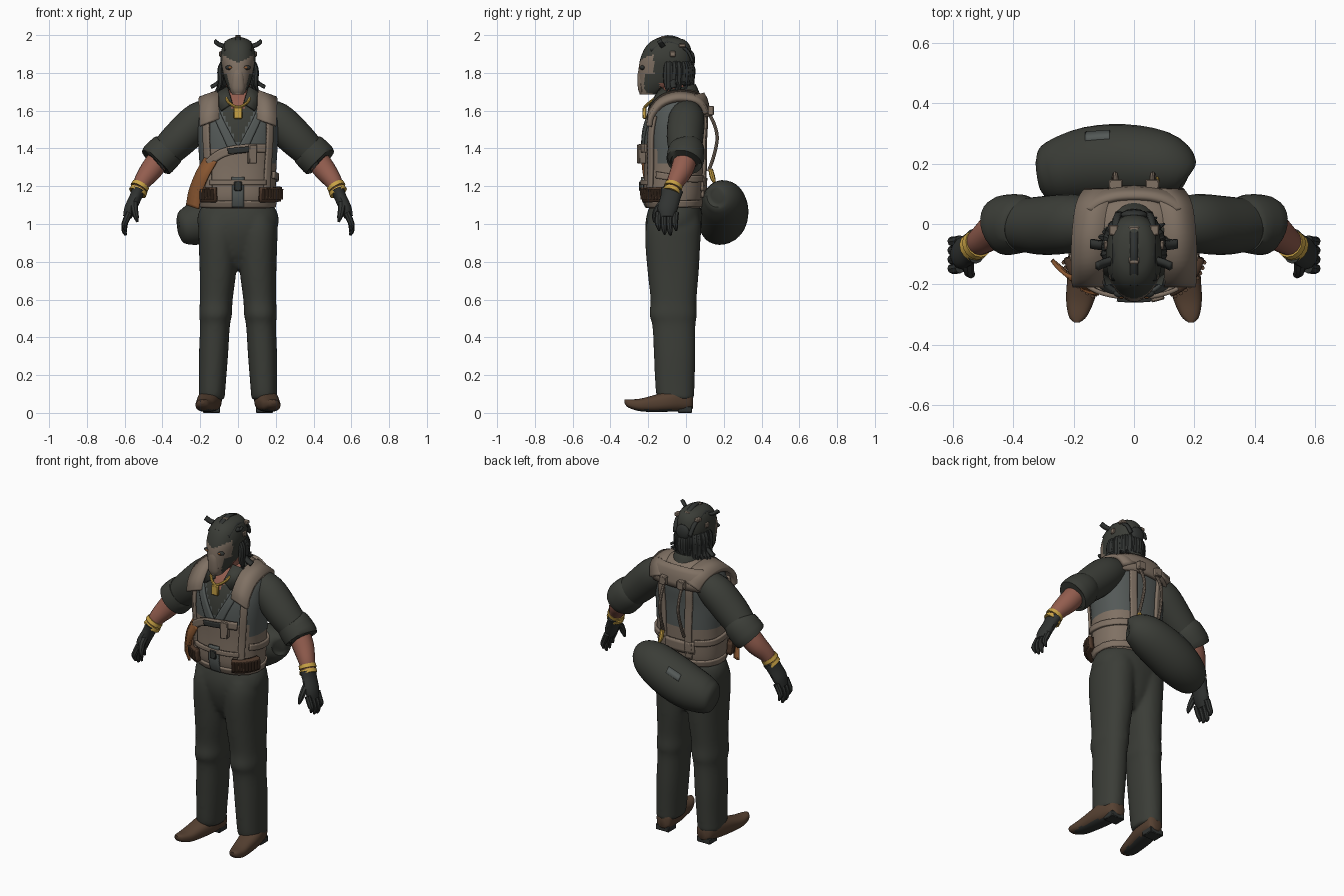
import bpy, bmesh, math, random
from mathutils import Vector, Matrix

cube = bpy.data.objects.get("Cube")
if cube:
    bpy.data.objects.remove(cube, do_unlink=True)
random.seed(4)
MADE = []


def material(name, r, g, b):
    m = bpy.data.materials.new(name)
    m.use_nodes = True
    m.diffuse_color = (r, g, b, 1)
    bsdf = m.node_tree.nodes["Principled BSDF"]
    bsdf.inputs["Base Color"].default_value = (r, g, b, 1)
    bsdf.inputs["Roughness"].default_value = 0.8
    return m


CLOTH = material("dark olive cloth", .043, .046, .038)
TAUPE = material("taupe canvas", .215, .165, .126)
SLATE = material("slate vest", .088, .1, .096)
SKIN = material("skin", .29, .11, .077)
GOLD = material("gold", .58, .36, .06)
BOOT = material("boot leather", .092, .052, .031)
TAN = material("tan leather", .28, .105, .034)
BLACK = material("charcoal", .03, .033, .031)
POUCH = material("pouch leather", .075, .04, .024)


def finish(name, bm, mats, rule=None):
    bmesh.ops.recalc_face_normals(bm, faces=bm.faces)
    mesh = bpy.data.meshes.new(name)
    for m in mats:
        mesh.materials.append(m)
    if rule:
        for f in bm.faces:
            f.material_index = mats.index(rule(f.calc_center_median()))
    bm.to_mesh(mesh)
    bm.free()
    ob = bpy.data.objects.new(name, mesh)
    bpy.context.collection.objects.link(ob)
    MADE.append(ob)
    return ob


def spline(pts, n):
    out = []
    for i in range(len(pts) - 1):
        q = [pts[min(max(j, 0), len(pts) - 1)] for j in range(i - 1, i + 3)]
        for k in range(n):
            t = k / n
            out.append(tuple(.5 * (2*b + (c-a)*t + (2*a-5*b+4*c-d)*t*t + (3*b-a-3*c+d)*t**3)
                             for a, b, c, d in zip(*q)))
    return out + [tuple(pts[-1])]


def surface(name, rows, mats, closed=True, rule=None, thick=0):
    bm = bmesh.new()
    grid = [[bm.verts.new(p) for p in row] for row in rows]
    n = len(grid[0])
    for a, b in zip(grid, grid[1:]):
        for j in range(n if closed else n - 1):
            k = (j + 1) % n
            bm.faces.new((a[j], a[k], b[k], b[j]))
    if closed:
        bm.faces.new(grid[0])
        bm.faces.new(grid[-1])
    ob = finish(name, bm, mats, rule)
    if thick:
        mod = ob.modifiers.new("thickness", 'SOLIDIFY')
        mod.thickness, mod.offset = thick, 0
    return ob


def power(v, p):
    return math.copysign(abs(v) ** p, v)


def loft(name, rings, mats, axis='z', rule=None, n=32, p=.9, steps=5):
    """Rings are centre x, y, z and two radii; sections lie across the axis."""
    rows = []
    for x, y, z, ra, rb in spline(rings, steps):
        row = []
        for i in range(n):
            a = math.tau * i / n
            s, c = ra * power(math.sin(a), p), rb * power(math.cos(a), p)
            row.append((x + s, y - c, z) if axis == 'z' else (x + s, y, z - c))
        rows.append(row)
    return surface(name, rows, mats, rule=rule)


def tube(name, pts, mat, n=14, ref=(0, 1, 0), flat=1, steps=4):
    """Points are x, y, z, radius; flat stretches the section along ref."""
    pts = spline(pts, steps)
    pos = [Vector(p[:3]) for p in pts]
    rows = []
    for i, p in enumerate(pos):
        t = (pos[min(i + 1, len(pos) - 1)] - pos[max(i - 1, 0)]).normalized()
        u = Vector(ref)
        u = (u - t * u.dot(t)).normalized()
        v, r = t.cross(u), max(pts[i][3], .001)
        rows.append([p + u * r * flat * math.cos(math.tau * j / n) + v * r * math.sin(math.tau * j / n)
                     for j in range(n)])
    return surface(name, rows, [mat])


def ribbon(name, pts, across, width, mat, thick=.015):
    a = Vector(across).normalized() * width / 2
    return surface(name, [[Vector(p) - a, Vector(p) + a] for p in spline(pts, 4)],
                   [mat], closed=False, thick=thick)


def box(name, loc, size, mat, rot=0):
    bm = bmesh.new()
    bmesh.ops.create_cube(bm, size=1, matrix=Matrix.Translation(loc) @ Matrix.Rotation(math.radians(rot), 4, 'Z')
                          @ Matrix.Diagonal((*size, 1)))
    finish(name, bm, [mat]).modifiers.new("bevel", 'BEVEL').width = .004


def blob(name, loc, size, mat):
    bm = bmesh.new()
    bmesh.ops.create_uvsphere(bm, u_segments=16, v_segments=10, radius=1,
                              matrix=Matrix.Translation(loc) @ Matrix.Diagonal((*size, 1)))
    finish(name, bm, [mat])


def flip(pts, s):
    return [(p[0] * s, *p[1:]) for p in pts]


def select(obs):
    bpy.ops.object.select_all(action='DESELECT')
    for ob in obs:
        ob.select_set(True)
    bpy.context.view_layer.objects.active = obs[0]


# Torso shape, reused as a guide for everything worn on it
TORSO = [(0, -.06, 1.07, .185, .13), (0, -.065, 1.15, .198, .155), (0, -.062, 1.3, .203, .16),
         (0, -.062, 1.45, .212, .162), (0, -.052, 1.55, .212, .158), (0, -.038, 1.63, .196, .138),
         (0, -.025, 1.685, .14, .105), (0, -.03, 1.715, .075, .07)]
GUIDE = spline(TORSO, 6)


def on_torso(angle, z, off):
    """Angle in degrees: 0 front, 90 model's left, 180 back."""
    lo, hi = next(((a, b) for a, b in zip(GUIDE, GUIDE[1:]) if z <= b[2]), GUIDE[-2:])
    t = (z - lo[2]) / (hi[2] - lo[2])
    _, y, _, rx, ry = [a + (b - a) * t for a, b in zip(lo, hi)]
    a = math.radians(angle)
    return Vector(((rx + off) * power(math.sin(a), .85), y - (ry + off) * power(math.cos(a), .85), z))


def band(name, path, width, mat, off=.006, thick=.014):
    path, rows = spline(path, 10), []
    for i, (a, z) in enumerate(path):
        b, c = path[min(i + 1, len(path) - 1)], path[max(i - 1, 0)]
        t = Vector(((b[0] - c[0]) * .0035, b[1] - c[1])).normalized() * width
        rows.append([on_torso(a - t.y * k / .0035, z + t.x * k, off) for k in (-.5, -.25, 0, .25, .5)])
    return surface(name, rows, [mat], closed=False, thick=thick)


def vest_colour(c):
    x, z = abs(c.x), c.z
    if c.y > -.01 and z > 1.57:
        return TAUPE
    if c.y < -.08 and z > 1.4:
        if x < (z - 1.56) * .55:
            return SKIN
        return CLOTH if x < (z - 1.42) * .5 or z > 1.66 else SLATE
    if z > 1.66:
        return CLOTH
    return TAUPE if z < 1.31 or c.y < -.15 else SLATE


loft("vest_torso", TORSO, [TAUPE, SLATE, SKIN, CLOTH], rule=vest_colour, n=96, p=.85, steps=8)

trousers = [loft("trousers", [
    (0, -.06, .76, .05, .07), (0, -.066, .84, .12, .115), (0, -.069, .93, .18, .14),
    (0, -.065, 1.0, .215, .15), (0, -.06, 1.06, .209, .145), (0, -.06, 1.1, .185, .13)], [CLOTH])]
for s, side in ((1, "left"), (-1, "right")):
    trousers.append(loft(side + "_trouser_leg", flip([
        (.14, -.05, .07, .07, .094), (.138, -.058, .11, .07, .102), (.13, -.06, .3, .077, .11),
        (.122, -.064, .46, .079, .114), (.119, -.068, .52, .087, .126), (.115, -.066, .6, .087, .122),
        (.106, -.068, .75, .097, .136), (.104, -.07, .9, .104, .146), (.1, -.066, .98, .109, .147),
        (.095, -.063, 1.04, .1, .135)], s), [CLOTH]))
    # Boots, splayed outward toward the toe
    boot = [(-.325, .06, .01, .01), (-.305, .05, .03, .022), (-.25, .042, .047, .032),
            (-.18, .048, .054, .043), (-.1, .06, .062, .054), (-.04, .07, .06, .062),
            (.02, .066, .048, .054), (.038, .062, .024, .035)]
    loft(side + "_boot", flip([(.14 - y * .15, y, z, ra, rb) for y, z, ra, rb in boot], s), [BOOT, BLACK],
         axis='y', p=.8, rule=lambda c: BLACK if c.z < .018 else BOOT)
    box(side + "_boot_heel", (.14 * s, -.005, .0175), (.09, .075, .035), BLACK)

    # Sleeves, cuffs and forearms
    tube(side + "_sleeve", flip([(.11, .01, 1.595, .07), (.2, .003, 1.553, .096), (.3, -.005, 1.46, .097),
                                 (.38, -.003, 1.383, .086), (.43, 0, 1.338, .076)], s), CLOTH, n=24)
    tube(side + "_rolled_cuff", flip([(.36, 0, 1.407, .084), (.372, .002, 1.394, .096), (.418, -.003, 1.348, .1),
                                      (.438, -.006, 1.328, .092), (.43, -.006, 1.335, .062)], s), CLOTH, n=24, steps=2)
    tube(side + "_forearm", flip([(.41, 0, 1.355, .062), (.46, -.022, 1.285, .06), (.505, -.055, 1.225, .047),
                                  (.53, -.075, 1.17, .036)], s), SKIN)
    for k in range(2):
        z = 1.208 - k * .026
        tube(side + "_bracelet", flip([(.514 + k * .009, -.064 - k * .007, z, .048),
                                       (.524 + k * .009, -.071 - k * .007, z - .018, .05)], s), GOLD)
    # Gloved hand
    tube(side + "_glove_palm", flip([(.526, -.073, 1.18, .037), (.543, -.082, 1.14, .033),
                                     (.57, -.098, 1.08, .033), (.587, -.1, 1.035, .023)], s), BLACK, flat=1.6)
    for i, tip in enumerate((.965, .945, .94, .965)):
        y = -.145 + i * .03
        tube(side + "_glove_finger", flip([(.575, y, 1.06, .018), (.597, y - .004, 1.01, .017),
                                           (.602, y, tip + .025, .014), (.594, y + .003, tip, .006)], s), BLACK, n=8)
    tube(side + "_glove_thumb", flip([(.55, -.11, 1.12, .022), (.548, -.15, 1.08, .019), (.54, -.165, 1.04, .015),
                                      (.532, -.168, 1.01, .006)], s), BLACK, n=8)

    # Harness pads and straps
    ribbon(side + "_shoulder_pad", flip([(.15, -.195, 1.535), (.152, -.182, 1.59), (.152, -.13, 1.65),
                                         (.15, -.05, 1.678), (.142, .03, 1.672), (.13, .075, 1.65), (.11, .105, 1.6)], s),
           (1, 0, -.36 * s), .11, TAUPE, .03)
    band(side + "_front_strap", [(46 * s, 1.57), (46 * s, 1.4), (44 * s, 1.18)], .045, TAUPE, off=.01)
    band(side + "_back_strap", [(180 - 22 * s, 1.6), (180 - 20 * s, 1.4), (180 - 20 * s, 1.14)], .04, TAUPE, off=.01)
    band(side + "_side_strap", [(60 * s, 1.26), (110 * s, 1.24), (150 * s, 1.24)], .035, TAUPE, off=.008)
    band(side + "_lapel", [(4 * s, 1.39), (14 * s, 1.48), (30 * s, 1.6)], .04, SLATE, off=.006)
    tube(side + "_back_hose", flip([(.06, .11, 1.6, .009), (.06, .145, 1.54, .009), (.062, .165, 1.46, .009),
                                    (.066, .15, 1.37, .009), (.07, .12, 1.28, .009)], s), TAUPE, n=8, ref=(1, 0, 0))
    box(side + "_hose_clip", (.06 * s, .13, 1.6), (.045, .035, .05), TAUPE)

    # Cartridge pouches
    band(side + "_cartridge_pouch", [(28 * s, 1.155), (50 * s, 1.155), (78 * s, 1.16)], .075, POUCH, off=.022, thick=.03)
    for i in range(9):
        p, q = (on_torso((31 + i * 5.5) * s, z, .04) for z in (1.13, 1.185))
        tube(side + "_cartridge", [(*p, .008), (*q, .007)], BOOT, n=8, steps=1)

    # Shirt collar flaps
    surface(side + "_collar_flap", [flip([(.055, -.13, 1.725), (.03, -.185, 1.64)], s),
                                    flip([(.1, -.1, 1.7), (.09, -.2, 1.6)], s),
                                    flip([(.115, -.05, 1.695), (.115, -.1, 1.665)], s)], [CLOTH], closed=False, thick=.012)

    # Eyes, loose tufts and head hardware
    blob(side + "_eye_hole", (.042 * s, -.23, 1.828), (.026, .014, .013), BLACK)
    blob(side + "_eye", (.042 * s, -.241, 1.828), (.01, .006, .006), TAN)
    ribbon(side + "_top_tuft", flip([(.07, -.12, 1.94), (.1, -.13, 1.95), (.122, -.14, 1.968)], s),
           (0, .8, .5), .026, BLACK, .014)
    ribbon(side + "_low_tuft", flip([(.08, -.07, 1.78), (.11, -.07, 1.745), (.142, -.065, 1.725)], s),
           (0, 1, .3), .03, BLACK, .014)
    ribbon(side + "_head_strap", flip([(.062, -.185, 1.92), (.06, -.1, 1.965), (.06, 0, 1.925), (.05, .035, 1.86)], s),
           (1, 0, -.5 * s), .022, BLACK, .012)
    box(side + "_head_buckle", (.068 * s, -.02, 1.945), (.03, .035, .02), TAUPE)
    box(side + "_temple_buckle", (.094 * s, -.07, 1.9), (.012, .03, .03), TAUPE)

# Blend hips and legs into one garment
MADE = [ob for ob in MADE if ob not in trousers[1:]]
select(trousers)
bpy.ops.object.join()
remesh = trousers[0].modifiers.new("blend", 'REMESH')
remesh.mode, remesh.voxel_size, remesh.use_smooth_shade = 'VOXEL', .011, True
smooth = trousers[0].modifiers.new("soften", 'SMOOTH')
smooth.factor, smooth.iterations = .5, 8

# Harness across the back, waist and chest
band("back_yoke", [(122, 1.62), (180, 1.63), (238, 1.62)], .12, TAUPE, off=.01, thick=.025)
band("waist_belt", [(-180, 1.11), (0, 1.105), (180, 1.11)], .035, TAUPE, off=.006)
band("lower_back_panel", [(150, 1.21), (180, 1.21), (210, 1.21)], .07, TAUPE, off=.01)
band("front_zip", [(0, 1.25), (0, 1.09)], .045, SLATE, off=.01)
band("chest_strap", [(-42, 1.32), (-18, 1.375), (8, 1.4), (36, 1.4)], .045, TAUPE, off=.018)
band("chest_buckle", [(-10, 1.385), (18, 1.4)], .03, BLACK, off=.028)
band("waist_strap", [(-40, 1.22), (0, 1.22), (40, 1.22)], .025, TAUPE, off=.012)
box("waist_buckle", (0, -.236, 1.2), (.04, .025, .05), BLACK)
box("chest_pocket", (.075, -.235, 1.37), (.045, .04, .1), TAUPE, rot=15)

# Sling bag with its leather sling and a worn pale patch
tube("sling_bag", [(.18, .165, 1.15, .04), (.165, .172, 1.148, .075), (.09, .195, 1.125, .112), (-.03, .203, 1.075, .127),
                   (-.15, .195, 1.025, .126), (-.25, .175, .995, .108), (-.298, .165, .99, .085), (-.316, .162, .988, .05)],
     CLOTH, n=28, steps=3)
ribbon("bag_patch", [(-.16, .288, 1.115), (-.12, .292, 1.132), (-.08, .294, 1.147)], (0, .7, -.7), .04, SLATE, .008)
ribbon("leather_sling", [(-.145, -.205, 1.34), (-.19, -.195, 1.26), (-.225, -.165, 1.17), (-.24, -.145, 1.09)],
       (.6, -.5, -.2), .085, TAN, .012)
tube("bag_clip", [(.07, .13, 1.29, .012), (.07, .14, 1.25, .014), (.075, .15, 1.22, .008)], GOLD, n=8, ref=(1, 0, 0))

# Neck, necklace and pendant
tube("neck", [(0, -.03, 1.6, .075), (0, -.06, 1.69, .066), (0, -.1, 1.78, .06)], SKIN, n=20, ref=(1, 0, 0))
tube("shirt_collar", [(0, -.01, 1.66, .09), (0, -.015, 1.7, .08), (0, -.02, 1.725, .072)], CLOTH, n=24, ref=(1, 0, 0))
tube("necklace", [(-.07, -.13, 1.69, .008), (-.05, -.19, 1.645, .008), (0, -.218, 1.618, .008),
                  (.05, -.19, 1.645, .008), (.07, -.13, 1.69, .008)], GOLD, n=8, ref=(0, .7, .7))
box("pendant", (0, -.22, 1.587), (.045, .02, .06), GOLD)


# Masked head
def mask_colour(c):
    x = abs(c.x)
    if c.y > -.14:
        return CLOTH if c.z > 1.75 else SKIN
    eye_band = 1.79 < c.z < 1.85 + x * .55 and c.y < -.17
    return TAUPE if eye_band or (c.z < 1.8 and x < .037 + (c.z - 1.7) * .25 and c.y < -.18) else CLOTH


loft("masked_head", [(0, -.2, 1.685, .03, .045), (0, -.165, 1.72, .052, .086), (0, -.135, 1.76, .07, .116),
                     (0, -.115, 1.82, .085, .136), (0, -.104, 1.88, .093, .136), (0, -.095, 1.94, .082, .117),
                     (0, -.09, 1.975, .056, .08), (0, -.09, 1.99, .015, .02)],
     [CLOTH, TAUPE, SKIN], rule=mask_colour, n=64, steps=7)
tube("mask_snout", [(0, -.235, 1.84, .008), (0, -.243, 1.79, .014), (0, -.238, 1.72, .017), (0, -.232, 1.69, .012)],
     TAUPE, ref=(1, 0, 0), flat=2)
ribbon("centre_head_strap", [(0, -.2, 1.945), (0, -.15, 1.978), (0, -.08, 1.993), (0, 0, 1.955), (0, .04, 1.87)],
       (1, 0, 0), .025, BLACK, .012)
for y, z in ((-.12, 1.985), (-.02, 1.968)):
    box("centre_buckle", (0, y, z), (.034, .025, .02), TAUPE)
blob("rear_strap_pad", (0, .03, 1.87), (.045, .018, .045), BLACK)

# Loose hair hanging over the sides and back
for i in range(24):
    a = math.radians(86 + i * 8.2 + random.uniform(-3, 3))
    x, y = math.sin(a), -math.cos(a)
    flare, end = random.uniform(.1, .14), random.uniform(1.66, 1.76)
    tube("hair_strand", [(x * .08, -.09 + y * .11, 1.87, .008), (x * .095, -.09 + y * .125, 1.82, .018),
                         (x * .093, -.09 + y * .12, 1.75, .018), (x * flare, -.09 + y * (flare + .01), end, .003)],
         BLACK, n=7, ref=(x, y, 0), flat=.8)

select(MADE)
bpy.ops.object.shade_smooth_by_angle(angle=math.radians(40))
